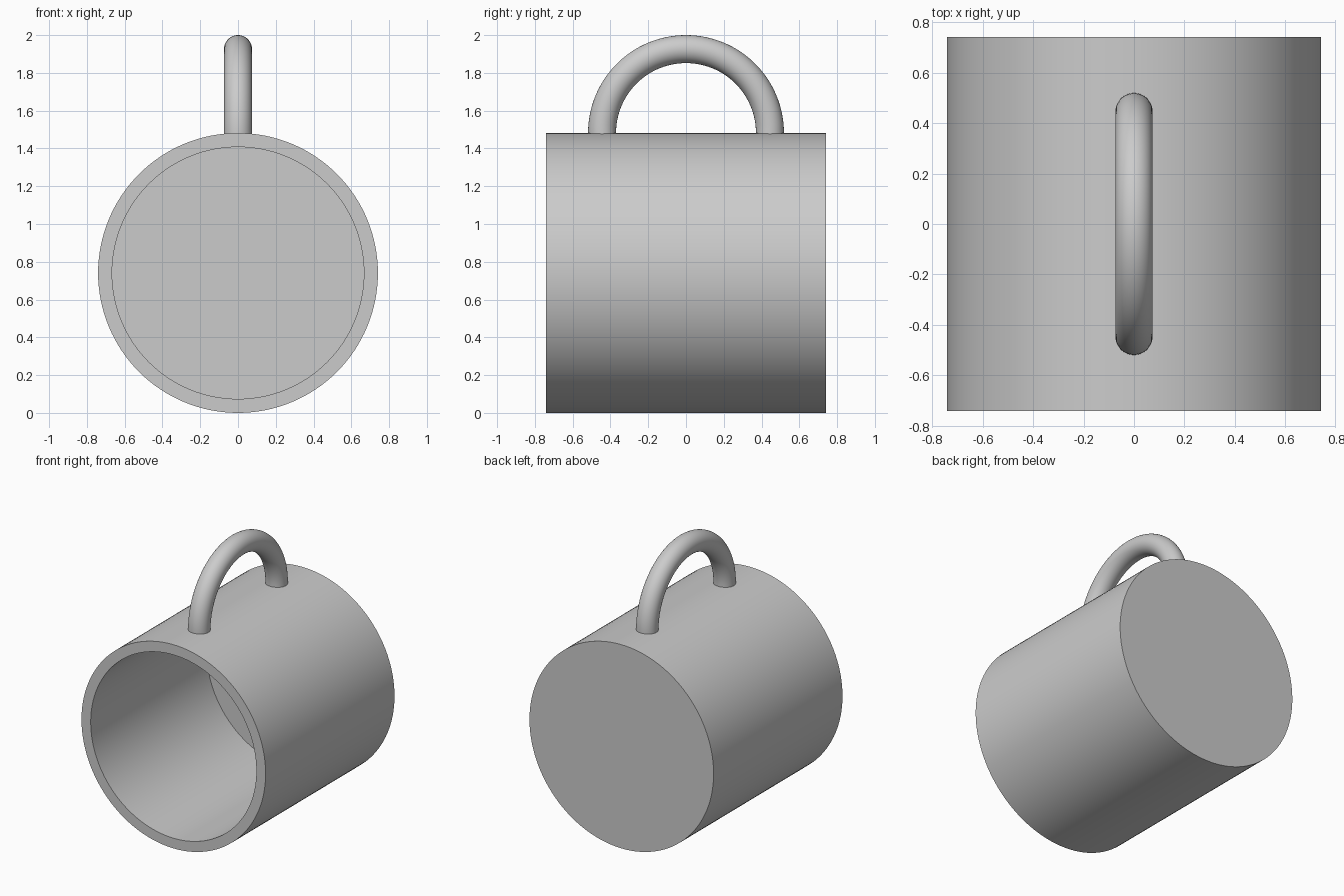
import bpy, bmesh, math
from mathutils import Vector, Matrix

if "Cube" in bpy.data.objects:
    bpy.data.objects.remove(bpy.data.objects["Cube"], do_unlink=True)

U = 2 / 27                 # wall thickness, the base unit of all sizes
RADIUS = 10 * U
CENTRE = Vector((0, 0, RADIUS))

grey = bpy.data.materials.new("plain grey")
grey.use_nodes = True
colour = (0.6, 0.6, 0.6, 1)
grey.diffuse_color = colour
grey.node_tree.nodes["Principled BSDF"].inputs["Base Color"].default_value = colour


def finish(bm, name):
    """Turn a bmesh into a smooth-shaded grey object."""
    bmesh.ops.remove_doubles(bm, verts=bm.verts, dist=1e-5)
    bmesh.ops.recalc_face_normals(bm, faces=bm.faces)
    mesh = bpy.data.meshes.new(name)
    bm.to_mesh(mesh)
    bm.free()
    mesh.materials.append(grey)
    obj = bpy.data.objects.new(name, mesh)
    bpy.context.collection.objects.link(obj)
    bpy.ops.object.select_all(action="DESELECT")
    obj.select_set(True)
    bpy.context.view_layer.objects.active = obj
    bpy.ops.object.shade_smooth_by_angle(angle=math.radians(35))


# Cup body: a profile turned about the y axis, open at the front
bm = bmesh.new()
profile = [(0, 10), (10, 10), (10, -10), (9, -10), (9, 8), (0, 8)]
verts = [bm.verts.new(CENTRE + Vector((0, y * U, r * U))) for r, y in profile]
edges = [bm.edges.new(pair) for pair in zip(verts, verts[1:])]
bmesh.ops.spin(bm, geom=verts + edges, cent=CENTRE, axis=(0, 1, 0),
               angle=math.tau, steps=128, use_merge=True)
finish(bm, "cup_body")

# Handle: a half ring over the body, with its feet sunk into the wall
bm = bmesh.new()
pivot = Vector((0, 0, 2 * RADIUS))
sink = 0.5 * U
ring = bmesh.ops.create_circle(bm, segments=48, radius=U, cap_ends=False,
                               matrix=Matrix.Translation(pivot + Vector((0, -6 * U, 0))))
start = list({e for v in ring["verts"] for e in v.link_edges})
arc = bmesh.ops.spin(bm, geom=ring["verts"] + start, cent=pivot, axis=(-1, 0, 0),
                     angle=math.pi, steps=64)
end = [g for g in arc["geom_last"] if isinstance(g, bmesh.types.BMEdge)]
for loop in (start, end):
    foot = bmesh.ops.extrude_edge_only(bm, edges=loop)["geom"]
    foot_verts = [g for g in foot if isinstance(g, bmesh.types.BMVert)]
    bmesh.ops.translate(bm, verts=foot_verts, vec=(0, 0, -sink))
bmesh.ops.holes_fill(bm, edges=[e for e in bm.edges if e.is_boundary], sides=0)
finish(bm, "handle")
